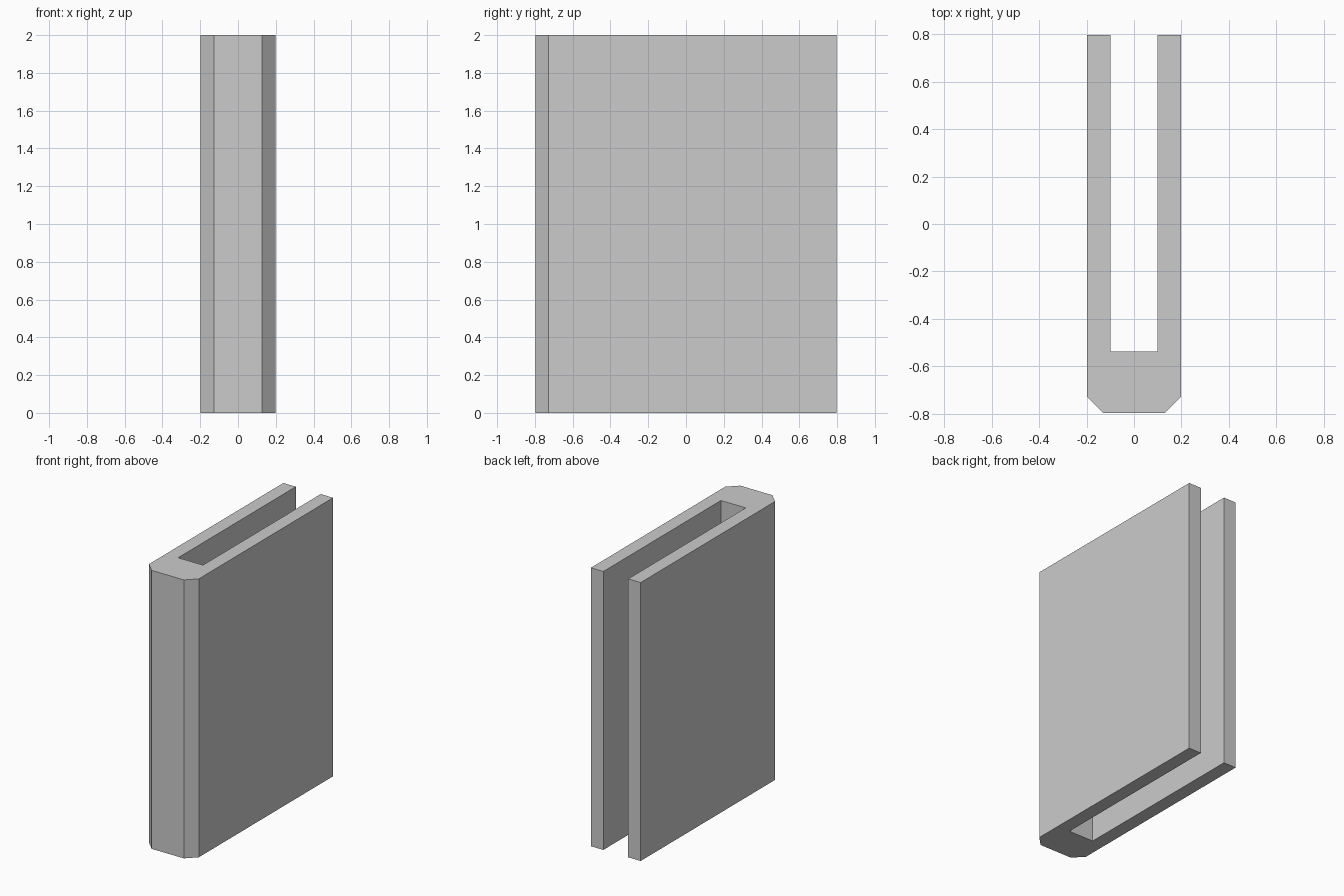
import bpy, bmesh

if "Cube" in bpy.data.objects:
    bpy.data.objects.remove(bpy.data.objects["Cube"])

HEIGHT = 2.0
# Right half of the U-shaped cross-section, from the closed end to the open end
half = [(0.128, -0.797), (0.198, -0.727), (0.198, 0.797), (0.099, 0.797), (0.099, -0.538)]
profile = half + [(-x, y) for x, y in reversed(half)]

# Slotted channel: extrude the mirrored profile upwards
bm = bmesh.new()
base = bm.faces.new([bm.verts.new((x, y, 0)) for x, y in profile])
top = bmesh.ops.extrude_face_region(bm, geom=[base], use_keep_orig=True)
bmesh.ops.translate(bm, vec=(0, 0, HEIGHT),
                    verts=[v for v in top["geom"] if isinstance(v, bmesh.types.BMVert)])
bmesh.ops.recalc_face_normals(bm, faces=bm.faces)

mesh = bpy.data.meshes.new("slotted_channel")
bm.to_mesh(mesh)
bm.free()
bpy.context.collection.objects.link(bpy.data.objects.new("slotted_channel", mesh))
